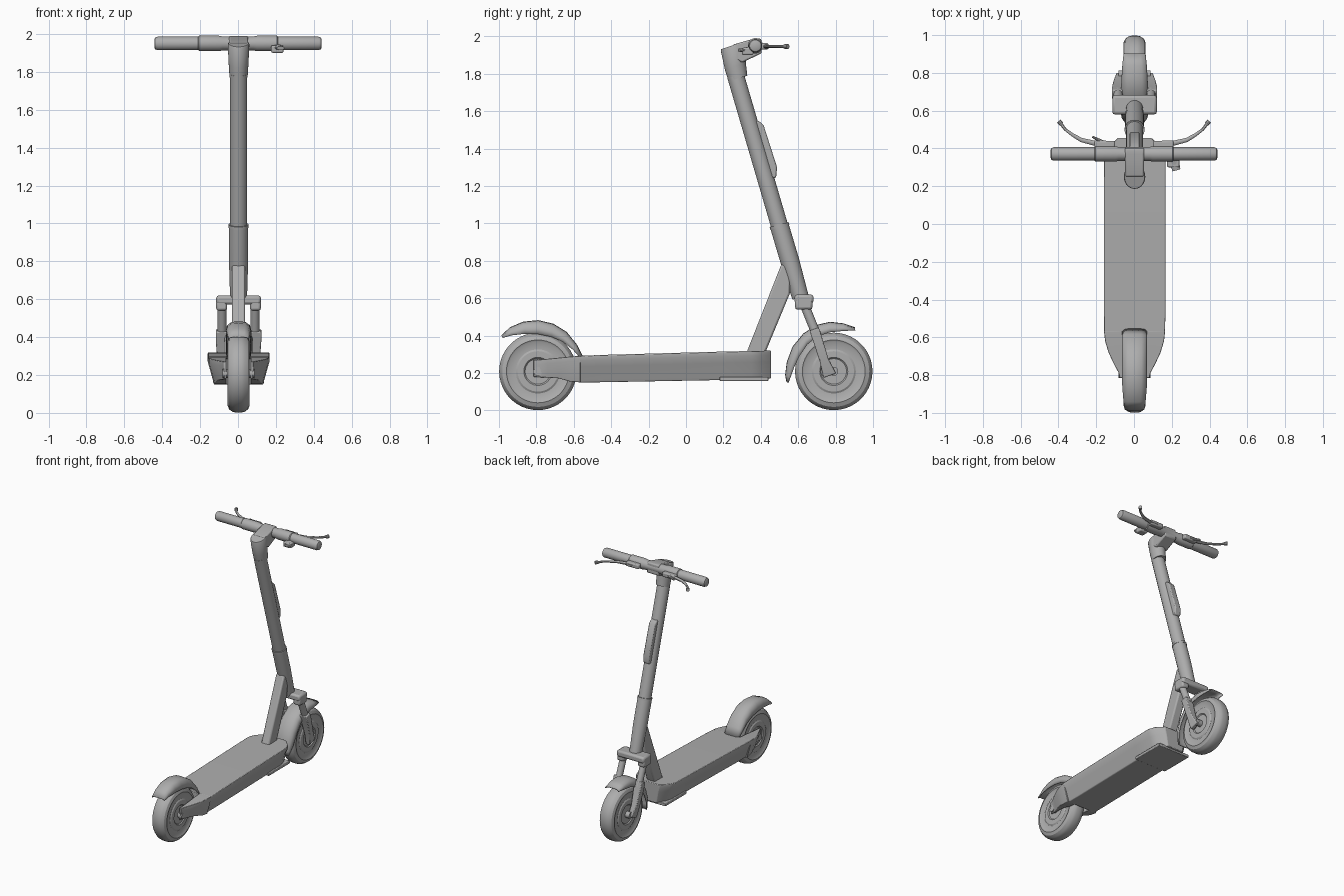
import bpy, bmesh, math
from mathutils import Vector

grey = bpy.data.materials.new("plain grey")
grey.diffuse_color = (0.42, 0.42, 0.42, 1)
X, Z = Vector((1, 0, 0)), Vector((0, 0, 1))
CX = 0.003  # centre plane of the body


def finish(name, bm, bevel=0, angle=35):
    bmesh.ops.recalc_face_normals(bm, faces=bm.faces)
    me = bpy.data.meshes.new(name)
    bm.to_mesh(me)
    bm.free()
    me.materials.append(grey)
    ob = bpy.data.objects.new(name, me)
    bpy.context.collection.objects.link(ob)
    bpy.ops.object.select_all(action='DESELECT')
    ob.select_set(True)
    bpy.context.view_layer.objects.active = ob
    bpy.ops.object.shade_smooth_by_angle(angle=math.radians(angle))
    if bevel:
        m = ob.modifiers.new("bevel", 'BEVEL')
        m.width, m.segments, m.limit_method = bevel, 2, 'ANGLE'
    return ob


def loft(name, rings, closed=True, caps=True, bevel=0, angle=35):
    """Skin a list of point rings."""
    bm = bmesh.new()
    vs = [[bm.verts.new(p) for p in r] for r in rings]
    n = len(vs[0])
    for a, b in zip(vs, vs[1:]):
        for i in range(n if closed else n - 1):
            j = (i + 1) % n
            bm.faces.new((a[i], a[j], b[j], b[i]))
    if caps:
        bm.faces.new(vs[0])
        bm.faces.new(vs[-1])
    return finish(name, bm, bevel, angle)


def tube(name, path, sizes, ref=X, n=24, bevel=0):
    """Sweep an ellipse (or a box when n is 4); sizes are (side, along ref)."""
    path = [Vector(p) for p in path]
    rings = []
    k = math.sqrt(2) if n == 4 else 1
    for i, p in enumerate(path):
        t = (path[min(i + 1, len(path) - 1)] - path[max(i - 1, 0)]).normalized()
        side = t.cross(ref).normalized()
        up = side.cross(t)
        s = sizes[i] if isinstance(sizes, list) else sizes
        a, b = s if isinstance(s, tuple) else (s, s)
        angs = [2 * math.pi * (j + 0.5) / n for j in range(n)]
        rings.append([p + k * (side * a * math.cos(q) + up * b * math.sin(q)) for q in angs])
    return loft(name, rings, bevel=bevel)


def box(name, x, y, z, bevel=0.008):
    return loft(name, [[(a, y[0], z[0]), (a, y[1], z[0]), (a, y[1], z[1]), (a, y[0], z[1])]
                       for a in x], bevel=bevel)


def prism(name, profile, half, bevel=0.006):
    return loft(name, [[(CX + s * half, y, z) for y, z in profile] for s in (-1, 1)], bevel=bevel)


# Wheels: lathed tyre, rim step and hub disc
half = [(0.207, 0.015), (0.203, 0.032), (0.190, 0.050), (0.168, 0.059), (0.158, 0.053),
        (0.118, 0.051), (0.108, 0.057), (0.075, 0.057), (0.068, 0.050), (0.02, 0.050)]
profile = half[::-1] + []
profile = [(r, -x) for r, x in profile] + half
for name, cy in (("rear_wheel", -0.792), ("front_wheel", 0.79)):
    rings = [[(CX + x, cy + r * math.cos(a), 0.209 + r * math.sin(a))
              for a in [2 * math.pi * i / 44 for i in range(44)]] for r, x in profile]
    loft(name, rings, angle=30)
    tube(name + "_axle", [(CX - 0.085, cy, 0.209), (CX + 0.085, cy, 0.209)], 0.024, Z, 16)


# Fenders: curved sheets between a crown line and a skirt line
def fender(name, crown, skirt, widths):
    sect = [(-1, 0), (-1, 0.4), (-0.88, 0.75), (-0.55, 0.96), (0, 1),
            (0.55, 0.96), (0.88, 0.75), (1, 0.4), (1, 0)]
    rings = []
    for (y1, z1), (y0, z0), w in zip(crown, skirt, widths):
        rings.append([(CX + w * x, y0 + (y1 - y0) * f, z0 + (z1 - z0) * f) for x, f in sect])
    ob = loft(name, rings, closed=False, caps=False, angle=50)
    m = ob.modifiers.new("thickness", 'SOLIDIFY')
    m.thickness, m.offset = 0.006, 0


fender("rear_fender",
       [(-0.985, 0.40), (-0.94, 0.442), (-0.87, 0.472), (-0.79, 0.48), (-0.71, 0.461),
        (-0.64, 0.418), (-0.585, 0.35), (-0.555, 0.29)],
       [(-0.98, 0.388), (-0.93, 0.402), (-0.86, 0.410), (-0.79, 0.408), (-0.72, 0.394),
        (-0.66, 0.368), (-0.605, 0.325), (-0.57, 0.285)],
       [0.05, 0.056, 0.062, 0.064, 0.064, 0.064, 0.064, 0.06])
fender("front_fender",
       [(0.902, 0.442), (0.84, 0.463), (0.77, 0.471), (0.70, 0.455), (0.63, 0.41),
        (0.572, 0.34), (0.542, 0.26), (0.533, 0.19), (0.54, 0.152)],
       [(0.905, 0.428), (0.84, 0.425), (0.77, 0.418), (0.70, 0.395), (0.648, 0.352),
        (0.606, 0.29), (0.578, 0.23), (0.56, 0.18), (0.549, 0.15)],
       [0.055, 0.062, 0.066, 0.07, 0.07, 0.07, 0.066, 0.056, 0.045])


# Deck: flared section along its length, chamfered nose
def deck_ring(y, w, top, bot):
    pts = [(w, top), (w, top - 0.025), (0.9 * w, top - 0.06), (0.76 * w, bot + 0.015), (0.72 * w, bot)]
    return [(CX + x, y, z) for x, z in pts] + [(CX - x, y, z) for x, z in pts[::-1]]


loft("deck", [deck_ring(*s) for s in
              [(-0.57, 0.162, 0.292, 0.15), (-0.45, 0.163, 0.297, 0.151), (0.20, 0.163, 0.315, 0.163),
               (0.35, 0.163, 0.318, 0.166), (0.40, 0.145, 0.319, 0.168), (0.455, 0.09, 0.32, 0.172)]],
     bevel=0.004)
box("belly_plate", (CX - 0.135, CX + 0.135), (0.18, 0.44), (0.158, 0.18), 0.004)

# Tail arms that wrap the rear wheel
for side, s in (("left", -1), ("right", 1)):
    rings = []
    for y, w, top, bot in [(-0.565, 0.162, 0.292, 0.15), (-0.62, 0.156, 0.288, 0.155),
                           (-0.68, 0.138, 0.282, 0.172), (-0.74, 0.110, 0.276, 0.176),
                           (-0.785, 0.086, 0.272, 0.178), (-0.815, 0.078, 0.270, 0.18)]:
        low = max(0.8 * w, 0.075)
        rings.append([(CX + s * x, y, z) for x, z in
                      [(0.064, top), (w, top), (w, top - 0.025), (low, bot), (0.064, bot)]])
    loft(side + "_tail_arm", rings, bevel=0.003)

# Brace between deck and stem
prism("brace", [(0.32, 0.30), (0.42, 0.30), (0.555, 0.625), (0.56, 0.76), (0.51, 0.782)], 0.035, 0.01)

# Stem with lower sleeve and collar
tube("stem", [(CX, 0.265, 1.79), (CX, 0.505, 0.97)], 0.046)
tube("stem_sleeve", [(CX, 0.500, 0.985), (CX, 0.555, 0.80), (CX, 0.612, 0.605)], [0.051, 0.051, 0.045])
tube("stem_collar", [(CX, 0.498, 0.994), (CX, 0.502, 0.978)], 0.053)

# Long lamp housing on the stem
d = Vector((0, 0.2808, -0.9598))
prism("stem_pod", [(0.36, 1.55), (0.39, 1.548), (0.415, 1.525), (0.487, 1.30), (0.482, 1.245), (0.45, 1.24)],
      0.026, 0.008)

# Head: flared neck with a slanted top, plus a clamp arm to the bar
angs = [2 * math.pi * i / 28 for i in range(28)]
loft("head_neck", [[(CX + w * math.cos(a), y + dy * math.sin(a), z + dz * math.sin(a)) for a in angs]
                   for w, y, z, dy, dz in [(0.048, 0.278, 1.775, 0.050, 0.015),
                                           (0.052, 0.264, 1.84, 0.056, 0.018),
                                           (0.057, 0.250, 1.945, 0.064, 0.021),
                                           (0.053, 0.248, 1.952, 0.060, 0.020)]])
prism("head_clamp", [(0.25, 1.956), (0.37, 1.990), (0.402, 1.988), (0.405, 1.91), (0.30, 1.86), (0.26, 1.88)],
      0.051, 0.008)

# Handlebar with rounded grips
BY, BZ = 0.371, 1.950
bar = [(0, 0.036), (0.08, 0.037), (0.10, 0.041), (0.205, 0.041), (0.21, 0.036),
       (0.425, 0.036), (0.437, 0.031), (0.442, 0.02)]
full = [(-x, r) for x, r in bar[:0:-1]] + bar
tube("handlebar", [(x, BY, BZ) for x, r in full], [r for x, r in full], Z)

# Brake levers with mounting brackets
for side, s in (("left", -1), ("right", 1)):
    tube(side + "_brake_lever",
         [(s * x, y, 1.946) for x, y in [(0.15, 0.425), (0.21, 0.428), (0.28, 0.445), (0.33, 0.475),
                                         (0.365, 0.502), (0.392, 0.538)]],
         [(0.018, 0.012), (0.014, 0.011), (0.012, 0.009), (0.009, 0.008), (0.008, 0.008), (0.009, 0.009)], Z, 10)
    tube(side + "_lever_tip", [(s * 0.384, 0.528, 1.946), (s * 0.398, 0.545, 1.946)], 0.013, Z, 10)
    box(side + "_lever_bracket", sorted((s * 0.10, s * 0.21)), (0.395, 0.44), (1.93, 1.965))
tube("cable_stub", [(-0.16, 0.43, 1.946), (-0.22, 0.462, 1.946)], [0.012, 0.006], Z, 10)

# Thumb control below the right grip
box("thumb_control", (0.175, 0.24), (0.30, 0.36), (1.90, 1.94))
tube("thumb_paddle", [(0.21, 0.335, 1.93), (0.225, 0.285, 1.925)], [(0.028, 0.014), (0.022, 0.01)], Z, 12)

# Fork crown, legs and dropouts
box("fork_crown", (CX - 0.118, CX + 0.118), (0.58, 0.682), (0.572, 0.62), 0.014)
for side, s in (("left", -1), ("right", 1)):
    def px(x):
        return CX + s * x
    box(side + "_crown_end", sorted((px(0.06), px(0.118))), (0.583, 0.676), (0.54, 0.60), 0.012)
    tube(side + "_fork_leg", [(px(0.087), 0.635, 0.56), (px(0.087), 0.700, 0.40)], (0.025, 0.024), X, 16)
    tube(side + "_fork_lower",
         [(px(0.09), 0.685, 0.435), (px(0.09), 0.702, 0.385), (px(0.088), 0.738, 0.27), (px(0.08), 0.768, 0.187)],
         [(0.026, 0.03), (0.026, 0.03), (0.024, 0.024), (0.036, 0.017)], X, 4, 0.006)
